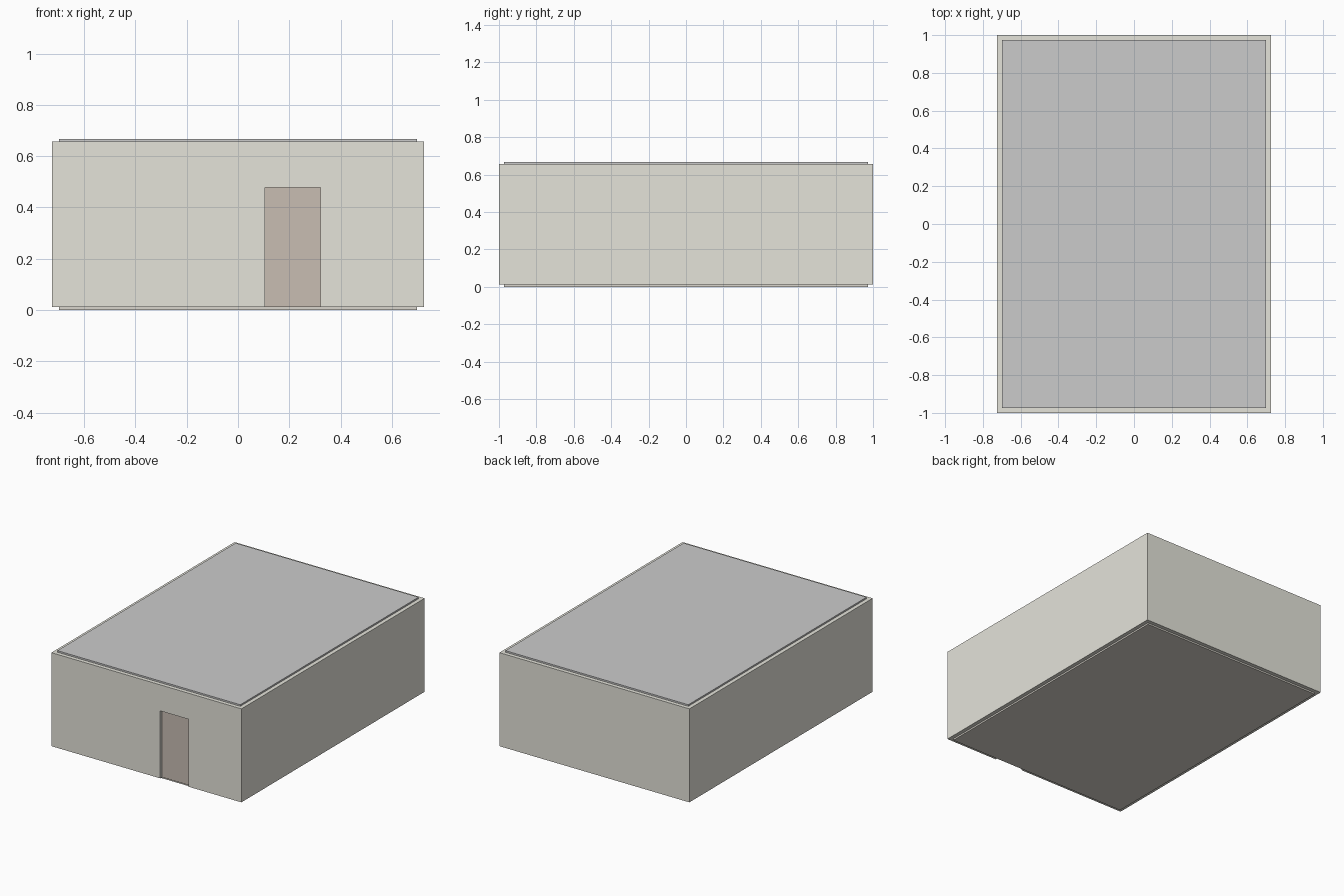
import bpy

if "Cube" in bpy.data.objects:
    bpy.data.objects.remove(bpy.data.objects["Cube"])


def paint(obj, name, rgb):
    mat = bpy.data.materials.new(name)
    mat.diffuse_color = (*rgb, 1)
    mat.use_nodes = True
    mat.node_tree.nodes["Principled BSDF"].inputs["Base Color"].default_value = mat.diffuse_color
    obj.data.materials.append(mat)


def box(name, x, y, z):
    """Box from (min, max) ranges on each axis."""
    loc = [(r[0] + r[1]) / 2 for r in (x, y, z)]
    bpy.ops.mesh.primitive_cube_add(size=1, location=loc)
    obj = bpy.context.object
    obj.name = name
    obj.scale = [r[1] - r[0] for r in (x, y, z)]
    bpy.ops.object.transform_apply(location=False, rotation=False, scale=True)
    return obj


def cut(obj, cutter):
    mod = obj.modifiers.new("cut", "BOOLEAN")
    mod.object = cutter
    mod.operation = "DIFFERENCE"
    mod.solver = "EXACT"
    bpy.context.view_layer.objects.active = obj
    bpy.ops.object.modifier_apply(modifier=mod.name)
    bpy.data.objects.remove(cutter, do_unlink=True)


HX, HY = 0.726, 1.0          # outer half sizes
WALL = 0.054                 # wall thickness
SLAB = 0.011                 # slab thickness
TOP = 0.657                  # top of the walls
DOOR_X, DOOR_TOP = (0.105, 0.321), 0.477

# Walls: one hollow shell with a doorway in the front
walls = box("walls", (-HX, HX), (-HY, HY), (SLAB, TOP))
cut(walls, box("room_cutter", (-HX + WALL, HX - WALL), (-HY + WALL, HY - WALL), (-0.1, 1)))
cut(walls, box("doorway_cutter", DOOR_X, (-HY - 0.1, -HY + WALL + 0.05), (-0.1, DOOR_TOP)))
paint(walls, "wall_beige", (0.78, 0.77, 0.70))

# Floor and roof slabs end on the wall centre line
sx, sy = HX - WALL / 2, HY - WALL / 2
floor = box("floor_slab", (-sx, sx), (-sy, sy), (0, SLAB))
paint(floor, "floor_tan", (0.70, 0.67, 0.61))
box("roof_slab", (-sx, sx), (-sy, sy), (TOP, TOP + SLAB))

# Door leaf set back inside the doorway
door = box("door", DOOR_X, (-HY + 0.02, -HY + 0.034), (SLAB, DOOR_TOP))
paint(door, "door_brown", (0.58, 0.51, 0.45))
